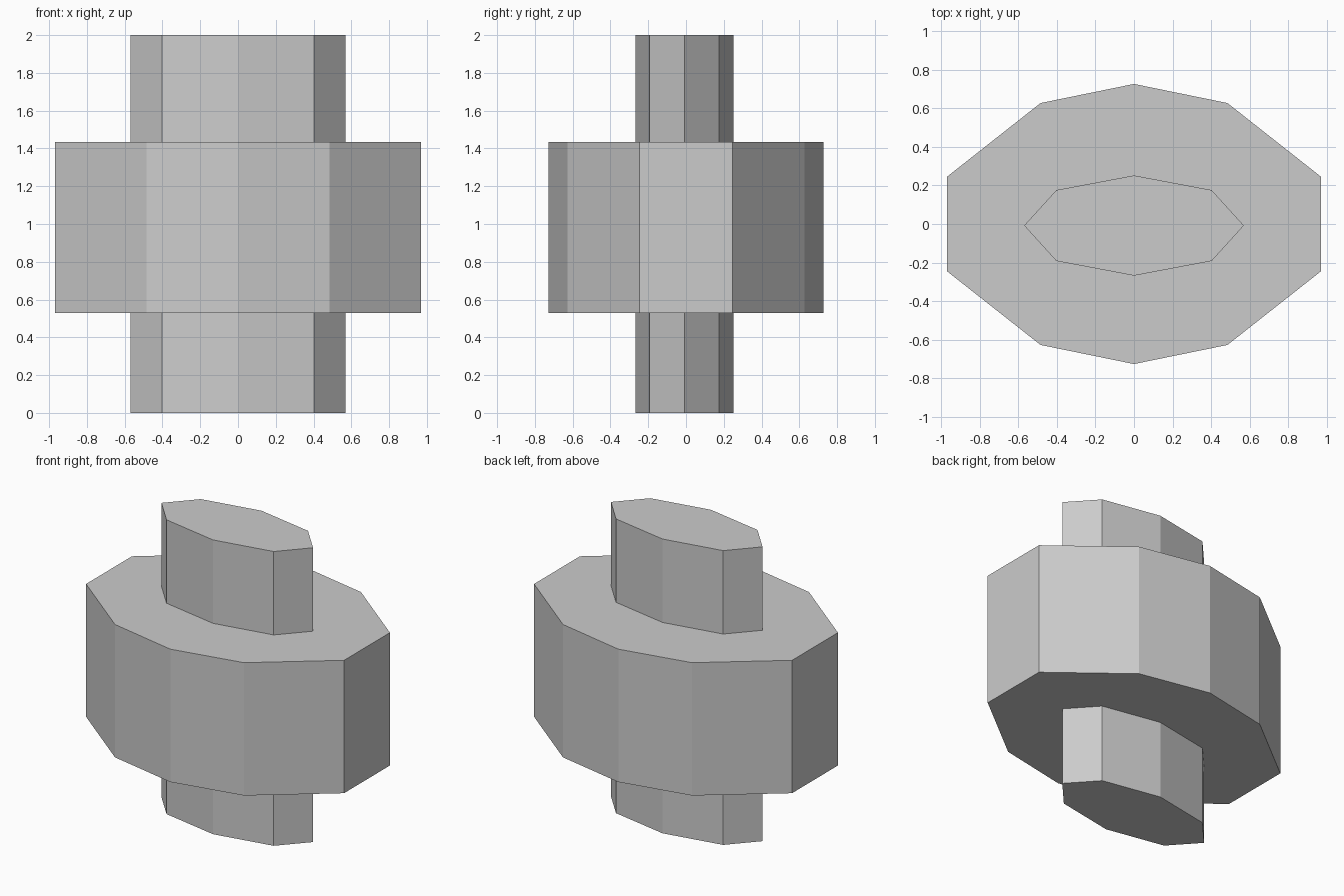
import bpy, bmesh

if "Cube" in bpy.data.objects:
    bpy.data.objects.remove(bpy.data.objects["Cube"])


def prism(name, quarter, z0, z1, y_off=0.0):
    """Mirror a quarter profile (from +x side round to +y tip) and extrude it upright."""
    half = quarter + [(-x, y) for x, y in reversed(quarter) if x > 0]
    pts = half + [(x, -y) for x, y in reversed(half) if y > 0]
    bm = bmesh.new()
    face = bm.faces.new([bm.verts.new((x, y + y_off, z0)) for x, y in pts])
    top = bmesh.ops.extrude_face_region(bm, geom=[face])["geom"]
    for v in top:
        if isinstance(v, bmesh.types.BMVert):
            v.co.z = z1
    bmesh.ops.recalc_face_normals(bm, faces=bm.faces)
    mesh = bpy.data.meshes.new(name)
    bm.to_mesh(mesh)
    bm.free()
    obj = bpy.data.objects.new(name, mesh)
    bpy.context.collection.objects.link(obj)
    return obj


# Flattened eight-sided shaft, full height
prism("shaft", [(0.57, 0), (0.403, 0.184), (0, 0.26)], 0, 2, y_off=-0.008)

# Ten-sided collar around the middle
prism("collar", [(0.97, 0.246), (0.485, 0.628), (0, 0.727)], 0.53, 1.433)
